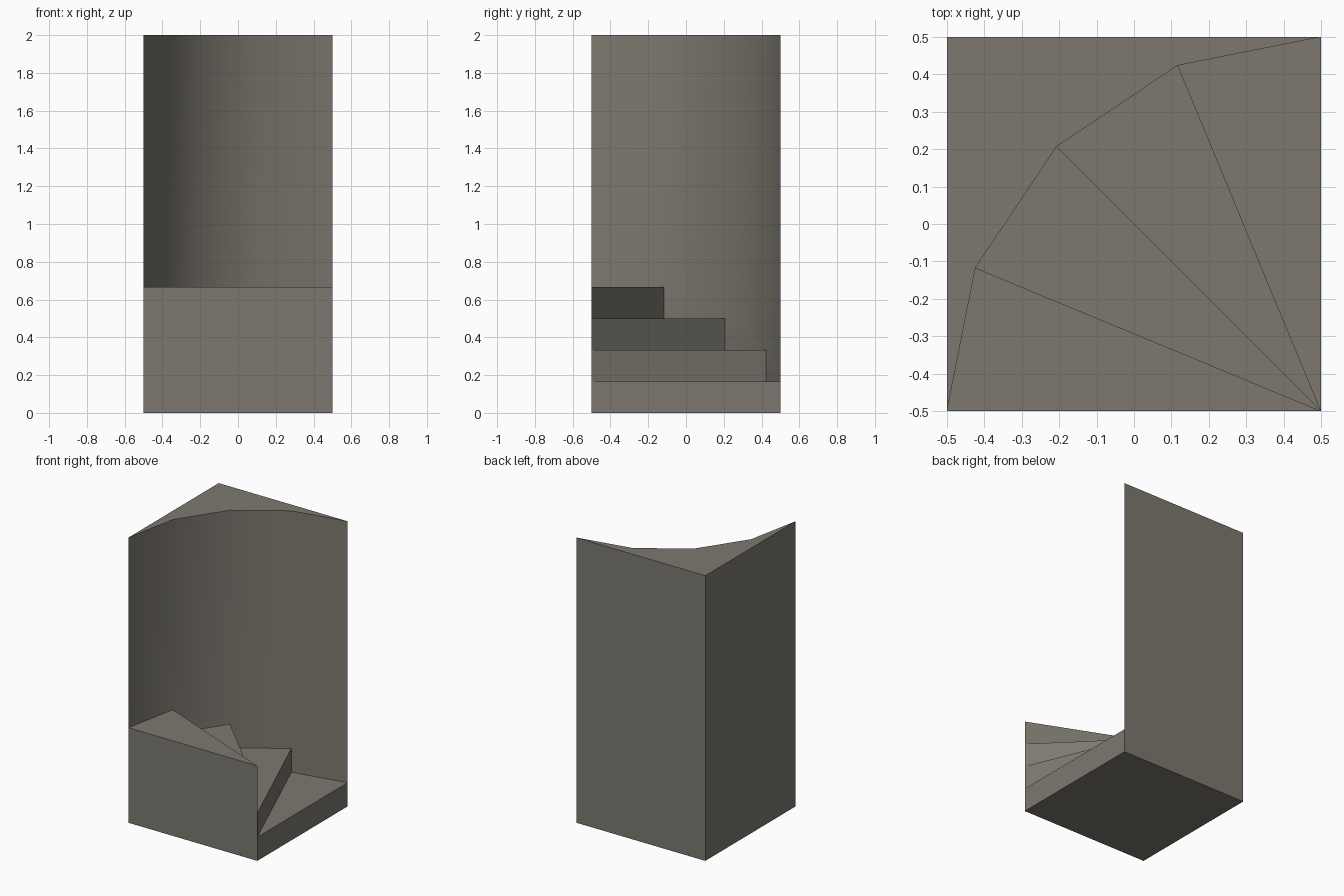
import bpy, bmesh, math

if "Cube" in bpy.data.objects:
    bpy.data.objects.remove(bpy.data.objects["Cube"])

STEPS = 4
RISE = 1 / 6
TOP = 2.0
PIVOT = (0.5, -0.5)
heights = [RISE * (i + 1) for i in range(STEPS)]

# quarter arc around the pivot corner, from the back right to the front left
arc = []
for i in range(STEPS + 1):
    a = math.radians(90 + 90 * i / STEPS)
    arc.append((PIVOT[0] + math.cos(a), PIVOT[1] + math.sin(a)))
START, END, CORNER = arc[0], arc[-1], (-0.5, 0.5)

bm = bmesh.new()
cache = {}


def vert(p, z):
    key = (round(p[0], 5), round(p[1], 5), round(z, 5))
    if key not in cache:
        cache[key] = bm.verts.new(key)
    return cache[key]


def face(*pts):
    return bm.faces.new([vert(p, z) for p, z in pts])


# winding treads, risers and the curved inner wall
for i, h in enumerate(heights):
    p, q = arc[i], arc[i + 1]
    face((PIVOT, h), (p, h), (q, h))
    wall = [(q, h), (p, h), (p, TOP), (q, TOP)]
    if i + 1 < STEPS:
        up = heights[i + 1]
        face((PIVOT, h), (q, h), (q, up), (PIVOT, up))
        wall.append((q, up))
    face(*wall)

# outer sides, underside and wall top
face((PIVOT, 0), (START, 0), (START, RISE), (PIVOT, RISE))
face((END, 0), (PIVOT, 0), *[(PIVOT, h) for h in heights], (END, heights[-1]))
face((START, 0), (CORNER, 0), (CORNER, TOP), (START, TOP), (START, RISE))
face((CORNER, 0), (END, 0), (END, heights[-1]), (END, TOP), (CORNER, TOP))
face((PIVOT, 0), (END, 0), (CORNER, 0), (START, 0))
face((CORNER, TOP), *[(p, TOP) for p in reversed(arc)])

mesh = bpy.data.meshes.new("winding_stair_corner")
bm.to_mesh(mesh)
bm.free()
obj = bpy.data.objects.new("winding_stair_corner", mesh)
bpy.context.collection.objects.link(obj)

# one warm grey stone colour
stone = bpy.data.materials.new("warm grey stone")
stone.diffuse_color = (0.205, 0.19, 0.16, 1)
stone.use_nodes = True
stone.node_tree.nodes["Principled BSDF"].inputs["Base Color"].default_value = stone.diffuse_color
mesh.materials.append(stone)

# smooth curved wall, sharp steps
bpy.context.view_layer.objects.active = obj
obj.select_set(True)
bpy.ops.object.shade_smooth_by_angle(angle=math.radians(30))
